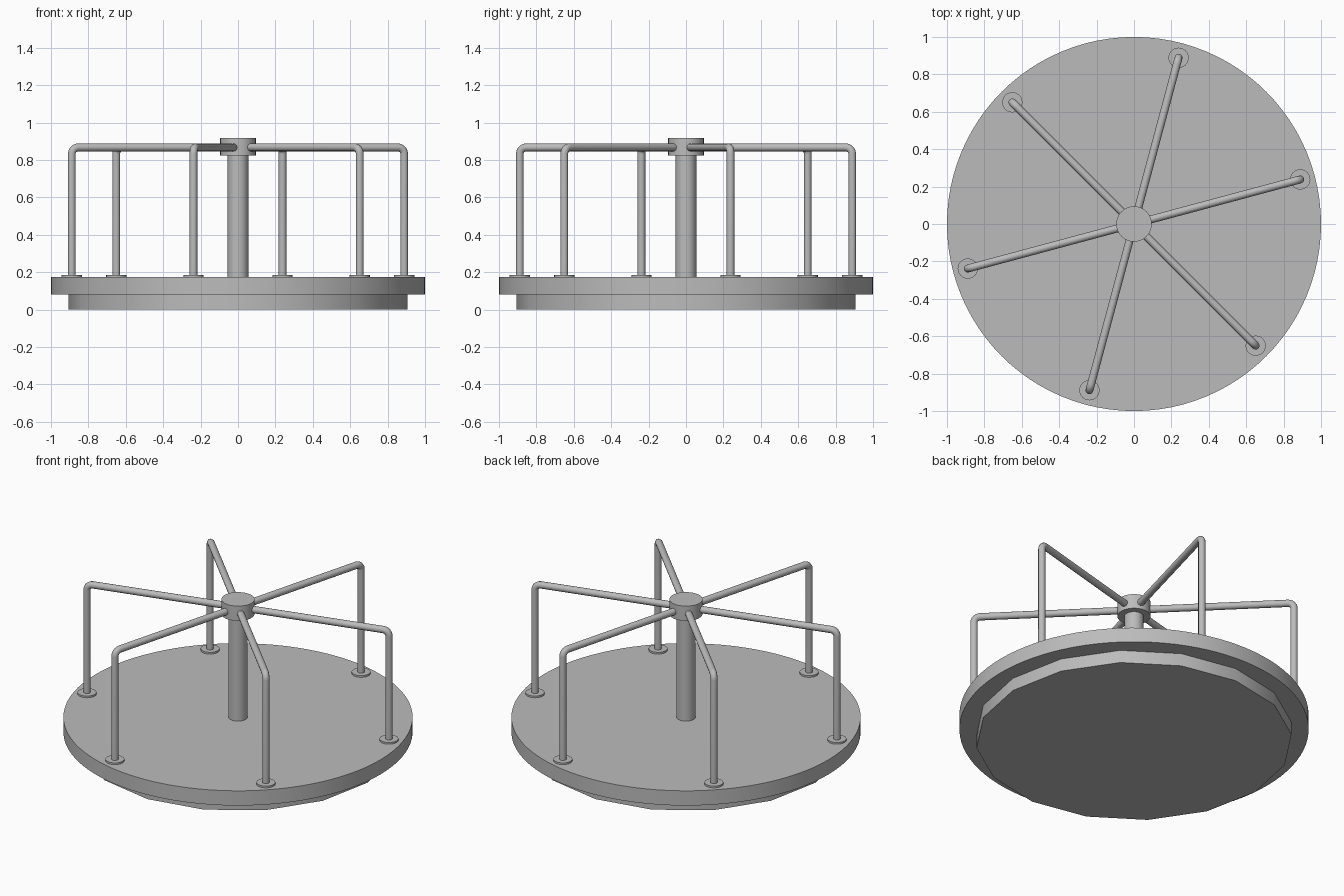
import bpy
from math import sin, cos, pi, radians

cube = bpy.data.objects.get("Cube")
if cube:
    bpy.data.objects.remove(cube, do_unlink=True)

# One grey metal for everything
GREY = (0.5, 0.5, 0.5, 1)
metal = bpy.data.materials.new("grey metal")
metal.use_nodes = True
metal.diffuse_color = GREY
metal.node_tree.nodes["Principled BSDF"].inputs["Base Color"].default_value = GREY


def finish(obj, name):
    obj.name = name
    obj.data.materials.clear()
    obj.data.materials.append(metal)
    bpy.ops.object.shade_smooth_by_angle(angle=radians(35))


def disc(name, radius, bottom, top, sides, x=0, y=0):
    bpy.ops.mesh.primitive_cylinder_add(
        vertices=sides, radius=radius, depth=top - bottom,
        location=(x, y, (bottom + top) / 2))
    finish(bpy.context.object, name)


def tube(name, points, radius):
    curve = bpy.data.curves.new(name, "CURVE")
    curve.dimensions = "3D"
    curve.bevel_depth = radius
    curve.bevel_resolution = 4
    curve.use_fill_caps = True
    spline = curve.splines.new("POLY")
    spline.points.add(len(points) - 1)
    for point, co in zip(spline.points, points):
        point.co = (*co, 1)
    obj = bpy.data.objects.new(name, curve)
    bpy.context.collection.objects.link(obj)
    bpy.ops.object.select_all(action="DESELECT")
    obj.select_set(True)
    bpy.context.view_layer.objects.active = obj
    bpy.ops.object.convert(target="MESH")
    finish(bpy.context.object, name)


# Base, turning deck, centre post and hub
DECK_TOP = 0.173
disc("base", 0.905, 0, 0.08, 16)
disc("deck", 1, 0.08, DECK_TOP, 96)
disc("centre_post", 0.055, DECK_TOP - 0.02, 0.84, 32)
disc("hub", 0.095, 0.825, 0.918, 32)

# Six bent handrails with round foot plates
FOOT, RAIL_Z, BEND = 0.92, 0.867, 0.035
for i in range(6):
    a = radians(15 + 60 * i)
    profile = [(0.05, RAIL_Z)]
    for k in range(7):
        t = k / 6 * pi / 2
        profile.append((FOOT - BEND + BEND * sin(t), RAIL_Z - BEND + BEND * cos(t)))
    profile.append((FOOT, DECK_TOP))
    tube(f"handrail_{i + 1}", [(r * cos(a), r * sin(a), z) for r, z in profile], 0.021)
    disc(f"foot_plate_{i + 1}", 0.054, DECK_TOP - 0.005, DECK_TOP + 0.011, 24,
         FOOT * cos(a), FOOT * sin(a))
